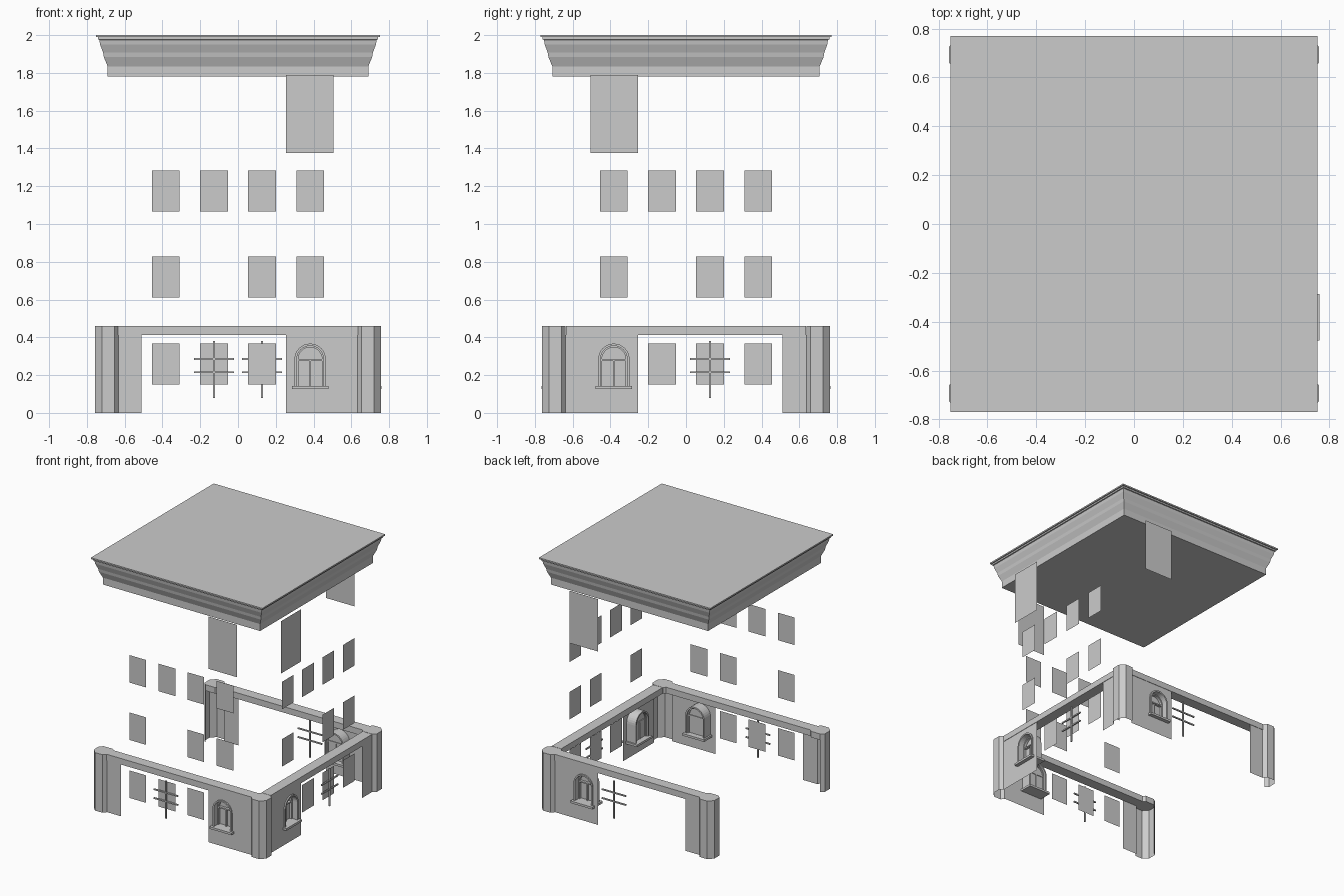
import bpy
import bmesh
import math
from mathutils import Vector
from mathutils.geometry import tessellate_polygon

cube = bpy.data.objects.get("Cube")
if cube:
    bpy.data.objects.remove(cube, do_unlink=True)

stone = bpy.data.materials.new("pale_grey_stone")
stone.use_nodes = True
GREY = (0.6, 0.6, 0.6, 1)
stone.diffuse_color = GREY
stone.node_tree.nodes["Principled BSDF"].inputs["Base Color"].default_value = GREY

# Each side maps (along, outward, up) to model space
SIDES = {
    "front": lambda u, v, z: (u, -v * 1.008, z),
    "back": lambda u, v, z: (u, v * 1.008, z),
    "right": lambda u, v, z: (v, -u, z),
}
WALL = 0.73
BAND_LOW, BAND_TOP = 0.412, 0.46
BAY = 0.382       # centre of the outer window bays
INNER_BAY = 0.127


def finish(name, bm):
    bmesh.ops.recalc_face_normals(bm, faces=bm.faces)
    mesh = bpy.data.meshes.new(name)
    bm.to_mesh(mesh)
    bm.free()
    mesh.materials.append(stone)
    obj = bpy.data.objects.new(name, mesh)
    bpy.context.collection.objects.link(obj)
    return obj


def prism(bm, low, high):
    """Closed solid between two matching outlines."""
    a = [bm.verts.new(p) for p in low]
    b = [bm.verts.new(p) for p in high]
    bm.faces.new(a)
    bm.faces.new(b)
    for i in range(len(a)):
        j = (i + 1) % len(a)
        bm.faces.new((a[i], a[j], b[j], b[i]))


def slab(bm, place, outline, v0, v1):
    prism(bm, [place(u, v0, z) for u, z in outline],
          [place(u, v1, z) for u, z in outline])


def rect(u0, u1, z0, z1):
    return [(u0, z0), (u1, z0), (u1, z1), (u0, z1)]


def sheet(bm, place, outline, v):
    bm.faces.new([bm.verts.new(place(u, v, z)) for u, z in outline])


def arch(r, base=0.142, spring=0.284, n=16):
    """Round-headed outline, right foot to left foot."""
    top = [(BAY + r * math.cos(math.pi * i / n), spring + r * math.sin(math.pi * i / n))
           for i in range(n + 1)]
    return [(BAY + r, base)] + top + [(BAY - r, base)]


def ring(bm, place, r_out, r_in, v0, v1):
    """Arched frame made of one block per segment."""
    a, b = arch(r_out), arch(r_in)
    for i in range(len(a) - 1):
        slab(bm, place, [a[i], a[i + 1], b[i + 1], b[i]], v0, v1)


def build_wall(side, place):
    # Ground storey wall with an arched opening, and the plain end piece
    bm = bmesh.new()
    loops = [rect(0.255, 0.64, 0, BAND_LOW), arch(0.072)]
    pts = [p for loop in loops for p in loop]
    verts = [bm.verts.new(place(u, WALL, z)) for u, z in pts]
    for tri in tessellate_polygon([[Vector((u, z, 0)) for u, z in l] for l in loops]):
        bm.faces.new([verts[i] for i in tri])
    sheet(bm, place, rect(-0.64, -0.51, 0, BAND_LOW), WALL)
    finish(side + "_wall", bm)

    # Band along the top of the wall
    bm = bmesh.new()
    slab(bm, place, rect(-0.635, 0.635, BAND_LOW, BAND_TOP), 0.65, WALL + 0.003)
    finish(side + "_band", bm)

    # Arched window: outer frame, inner frame, bars
    bm = bmesh.new()
    ring(bm, place, 0.083, 0.071, WALL - 0.08, WALL + 0.01)
    ring(bm, place, 0.071, 0.063, WALL - 0.065, WALL - 0.035)
    slab(bm, place, rect(BAY - 0.004, BAY + 0.004, 0.142, 0.28), WALL - 0.06, WALL - 0.04)
    slab(bm, place, rect(BAY - 0.07, BAY + 0.07, 0.276, 0.286), WALL - 0.06, WALL - 0.035)
    finish(side + "_window_frame", bm)
    bm = bmesh.new()
    sheet(bm, place, arch(0.071), WALL - 0.055)
    finish(side + "_window_pane", bm)
    bm = bmesh.new()
    slab(bm, place, rect(BAY - 0.096, BAY + 0.096, 0.126, 0.143), WALL - 0.1, WALL + 0.03)
    finish(side + "_window_sill", bm)

    # Tall panel hanging under the cornice
    bm = bmesh.new()
    sheet(bm, place, rect(0.255, 0.505, 1.375, 1.79), WALL)
    finish(side + "_tall_panel", bm)


def build_bars(side, place, u):
    # Crossed bars in front of a bay
    bm = bmesh.new()
    slab(bm, place, rect(u - 0.005, u + 0.005, 0.08, 0.38), 0.71, 0.72)
    for z in (0.215, 0.285):
        slab(bm, place, rect(u - 0.105, u + 0.105, z - 0.005, z + 0.005), 0.711, 0.721)
    finish(side + "_bars", bm)


def build_panels(side, place, gap):
    # Rows of flat window panels
    bays = (-BAY, -INNER_BAY, INNER_BAY, BAY)
    rows = ((0.15, BAY), (0.61, gap), (1.065, None))
    bm = bmesh.new()
    for z, skipped in rows:
        for u in bays:
            if u != skipped:
                sheet(bm, place, rect(u - 0.073, u + 0.073, z, z + 0.218), 0.703)
    finish(side + "_window_panels", bm)


for side, place in SIDES.items():
    build_wall(side, place)
    build_bars(side, place, INNER_BAY if side == "back" else -INNER_BAY)
build_panels("front", SIDES["front"], -INNER_BAY)
build_panels("right", SIDES["right"], INNER_BAY)

# Chamfered corner pilasters: open shell with a solid cap
half = [(0.633, WALL), (0.655, 0.757), (0.72, 0.757)]
shell = half + [(y, x) for x, y in reversed(half)]
cap = shell + [(0.65, 0.633), (0.633, 0.65)]
for label, sx, sy in (("front_left", -1, -1), ("front_right", 1, -1),
                      ("back_left", -1, 1), ("back_right", 1, 1)):
    bm = bmesh.new()
    rows = [[bm.verts.new((sx * x, sy * y * 1.008, z)) for x, y in shell]
            for z in (0, BAND_TOP)]
    for i in range(len(shell) - 1):
        bm.faces.new((rows[0][i], rows[0][i + 1], rows[1][i + 1], rows[1][i]))
    finish(label + "_pilaster", bm)
    bm = bmesh.new()
    prism(bm, *[[(sx * x, sy * y * 1.008, z) for x, y in cap]
                for z in (BAND_LOW, BAND_TOP)])
    finish(label + "_pilaster_cap", bm)

# Cornice and flat roof: stepped profile of (inset, height)
profile = [(0.062, 1.78), (0.062, 1.835), (0.042, 1.883), (0.038, 1.907), (0.022, 1.95),
           (0.018, 1.975), (0.01, 1.977), (0.01, 1.989), (0, 1.989), (0, 2)]
bm = bmesh.new()
loops = []
for inset, z in profile:
    x, y = 0.752 - inset, 0.77 - inset
    loops.append([bm.verts.new(p) for p in ((-x, -y, z), (x, -y, z), (x, y, z), (-x, y, z))])
for a, b in zip(loops, loops[1:]):
    for i in range(4):
        j = (i + 1) % 4
        bm.faces.new((a[i], a[j], b[j], b[i]))
bm.faces.new(loops[0])
bm.faces.new(loops[-1])
finish("cornice_roof", bm)
